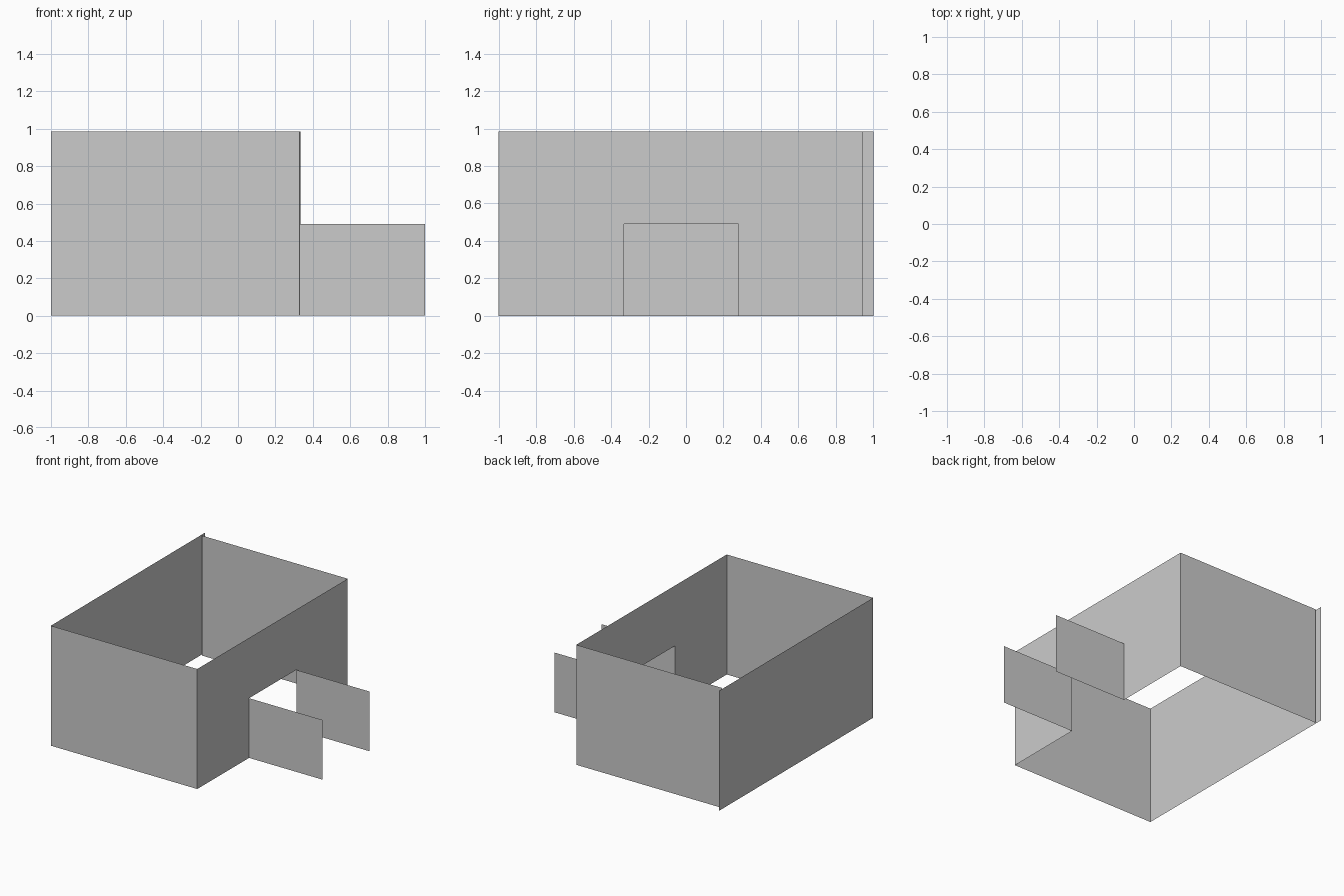
import bpy

if "Cube" in bpy.data.objects:
    bpy.data.objects.remove(bpy.data.objects["Cube"])

HEIGHT = 0.985               # main wall height
DOOR_H = 0.49                # doorway and porch height
DOOR_Y = (-0.33, 0.28)       # doorway sides


def right_x(y):
    """The right wall runs very slightly out of square."""
    return 0.33 + 0.005 * (y + 1) / 1.945


def panel(name, start, end, outline):
    """Thin upright sheet from start to end; outline is (fraction along, z)."""
    verts = [(start[0] + (end[0] - start[0]) * t,
              start[1] + (end[1] - start[1]) * t, z) for t, z in outline]
    mesh = bpy.data.meshes.new(name)
    mesh.from_pydata(verts, [], [range(len(verts))])
    obj = bpy.data.objects.new(name, mesh)
    bpy.context.collection.objects.link(obj)


def rect(height):
    return [(0, 0), (1, 0), (1, height), (0, height)]


# Plain room walls
panel("left_wall", (-1, 1), (-1, -1), rect(HEIGHT))
panel("front_wall", (-1, -1), (right_x(-1), -1), rect(HEIGHT))
panel("back_wall", (right_x(0.945), 0.945), (-0.99, 0.945), rect(HEIGHT))

# Right wall with the doorway notched out of its outline
d0, d1 = [(y + 1) / 1.945 for y in DOOR_Y]
panel("doorway_wall", (right_x(-1), -1), (right_x(0.945), 0.945),
      [(0, 0), (d0, 0), (d0, DOOR_H), (d1, DOOR_H), (d1, 0),
       (1, 0), (1, HEIGHT), (0, HEIGHT)])

# Low entrance walls either side of the doorway
for side, y in zip(("front", "back"), DOOR_Y):
    panel(side + "_entrance_wall", (right_x(y), y), (1, y), rect(DOOR_H))
